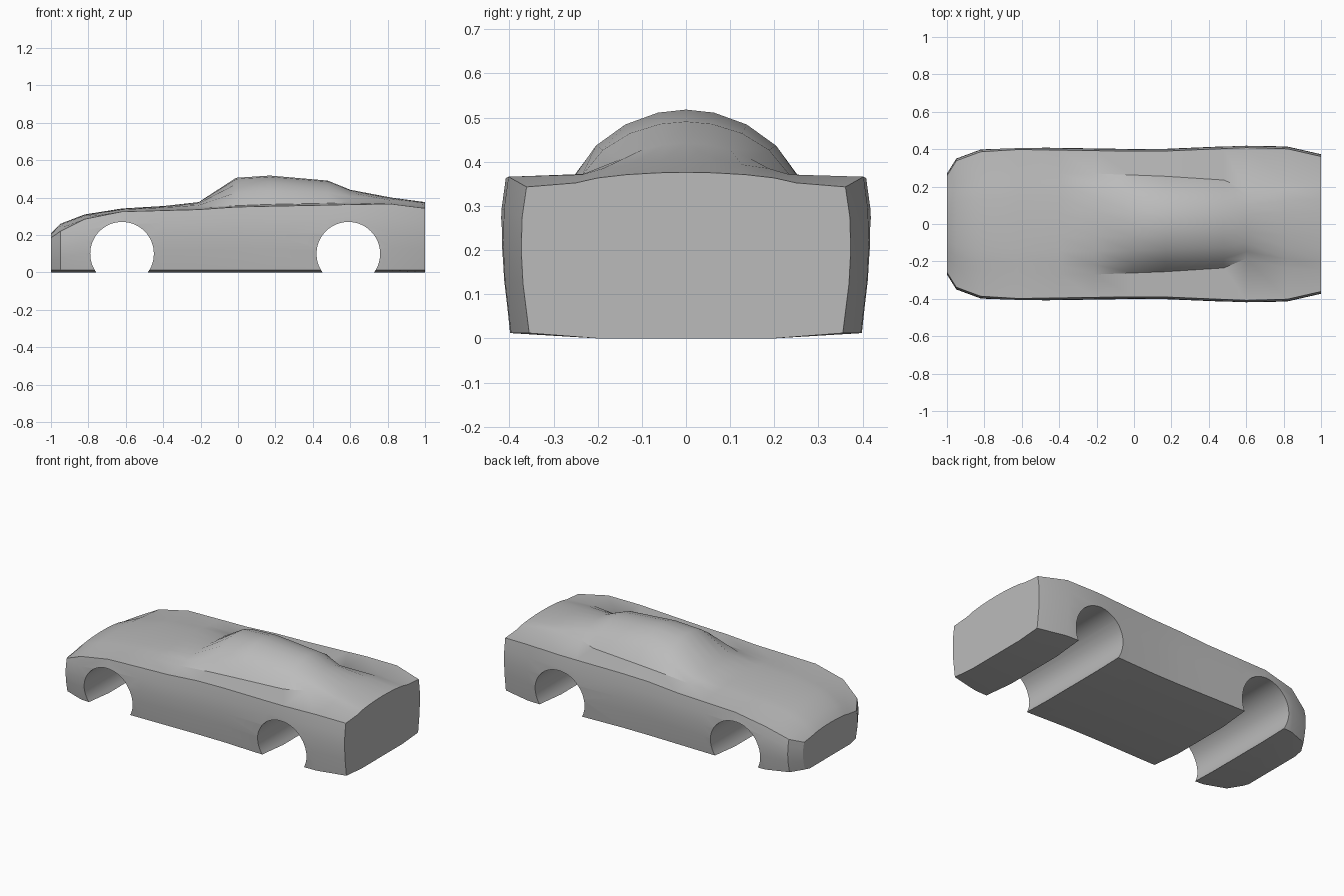
import bpy
import bmesh
import math

cube = bpy.data.objects.get("Cube")
if cube:
    bpy.data.objects.remove(cube, do_unlink=True)

paint = bpy.data.materials.new("body grey")
paint.use_nodes = True
grey = (0.5, 0.5, 0.5, 1)
paint.diffuse_color = grey
paint.node_tree.nodes["Principled BSDF"].inputs["Base Color"].default_value = grey

# Stations, nose to tail: x, half width, shoulder z, canopy base y, base z, roof z
stations = [
    (-1.00, .270, .185, .18, .195, .210),
    (-0.95, .350, .220, .22, .237, .260),
    (-0.82, .398, .285, .25, .295, .310),
    (-0.62, .410, .325, .26, .331, .342),
    (-0.40, .407, .331, .27, .340, .355),
    (-0.21, .404, .336, .27, .345, .376),
    (-0.01, .401, .350, .262, .357, .506),
    (0.17, .402, .354, .255, .364, .518),
    (0.48, .415, .360, .235, .370, .491),
    (0.60, .420, .363, .185, .374, .442),
    (0.82, .414, .366, .235, .371, .400),
    (1.00, .373, .343, .25, .352, .376),
]
# Side wall: (inset from widest point, fraction of shoulder height)
wall = [(.004, .36), (0, .58), (.002, .8), (.012, 1)]
# Canopy arch: (fraction of base y, fraction of rise)
arch = [(1, 0), (.8, .47), (.54, .78), (.25, .955)]


def ring(x, w, shoulder, by, bz, roof):
    """Closed cross-section of the body at one station."""
    half = [(.2, 0), (w - .018, .012)]
    half += [(w - inset, shoulder * f) for inset, f in wall]
    half += [(by * fy, bz + (roof - bz) * fz) for fy, fz in arch]
    left = [(x, -y, z) for y, z in reversed(half)]
    return [(x, y, z) for y, z in half] + [(x, 0, roof)] + left


# Body shell lofted through the stations
bm = bmesh.new()
rings = [[bm.verts.new(p) for p in ring(*s)] for s in stations]
for a, b in zip(rings, rings[1:]):
    for i in range(len(a)):
        j = (i + 1) % len(a)
        bm.faces.new((a[i], a[j], b[j], b[i]))
bm.faces.new(rings[0])
bm.faces.new(rings[-1])
bmesh.ops.recalc_face_normals(bm, faces=bm.faces)
mesh = bpy.data.meshes.new("car_body")
bm.to_mesh(mesh)
bm.free()
mesh.materials.append(paint)
body = bpy.data.objects.new("car_body", mesh)
bpy.context.collection.objects.link(body)

# Wheel tunnels cut right across the body
for name, x in (("front_wheel_cutter", -.62), ("rear_wheel_cutter", .59)):
    bpy.ops.mesh.primitive_cylinder_add(
        vertices=64, radius=.17, depth=1.2, location=(x, 0, .1),
        rotation=(math.pi / 2, 0, 0))
    cutter = bpy.context.object
    cutter.name = name
    cutter.hide_render = True
    cutter.data.materials.append(paint)
    bpy.ops.object.select_all(action="DESELECT")
    body.select_set(True)
    bpy.context.view_layer.objects.active = body
    cut = body.modifiers.new("wheel_tunnel", "BOOLEAN")
    cut.operation = "DIFFERENCE"
    cut.solver = "EXACT"
    cut.object = cutter
    bpy.ops.object.modifier_apply(modifier=cut.name)
    bpy.data.objects.remove(cutter, do_unlink=True)

bpy.ops.object.shade_smooth_by_angle(angle=math.radians(30))
